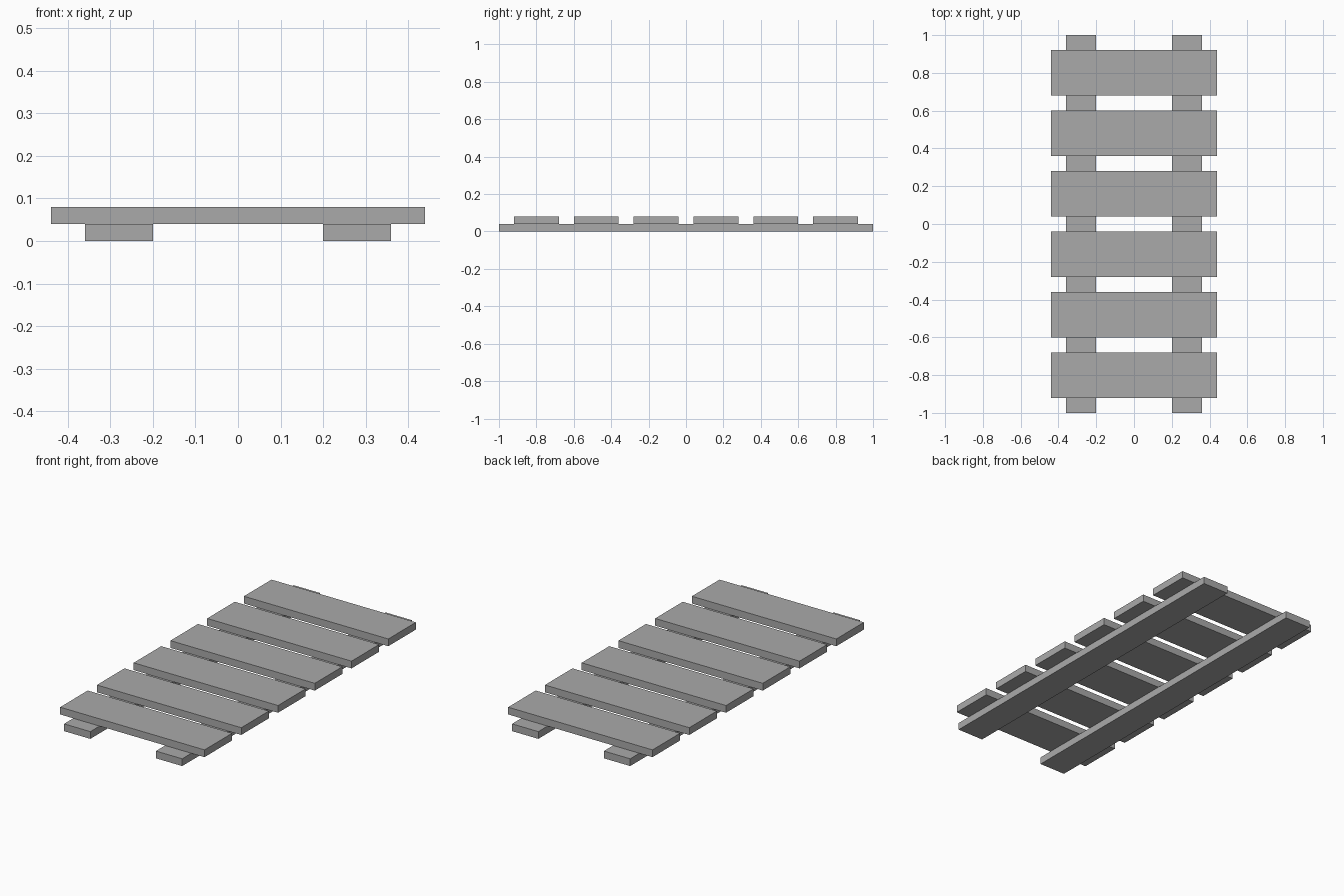
import bpy
import bmesh
from mathutils import Matrix

# Remove the default cube
if "Cube" in bpy.data.objects:
    bpy.data.objects.remove(bpy.data.objects["Cube"], do_unlink=True)

# Single flat colour
COLOUR = (0.4, 0.4, 0.4, 1.0)
grey = bpy.data.materials.new("plain grey")
grey.use_nodes = True
grey.diffuse_color = COLOUR
grey.node_tree.nodes["Principled BSDF"].inputs["Base Color"].default_value = COLOUR

THICKNESS = 0.04


def add_board(name, size, location):
    """A sharp-edged board with the given full size, centred on location."""
    mesh = bpy.data.meshes.new(name)
    bm = bmesh.new()
    bmesh.ops.create_cube(bm, size=1, matrix=Matrix.Diagonal((*size, 1)))
    bm.to_mesh(mesh)
    bm.free()
    mesh.materials.append(grey)
    board = bpy.data.objects.new(name, mesh)
    board.location = location
    bpy.context.collection.objects.link(board)
    return board


# Two long rails resting on the ground
for side, sign in (("left", 1), ("right", -1)):
    add_board(f"{side}_rail", (0.16, 2, THICKNESS), (sign * 0.28, 0, THICKNESS / 2))

# Six evenly spaced planks laid across the rails
PLANKS, SPACING = 6, 0.32
for i in range(PLANKS):
    y = (i - (PLANKS - 1) / 2) * SPACING
    add_board(f"plank_{i + 1}", (0.88, 0.24, THICKNESS), (0, y, THICKNESS * 1.5))
